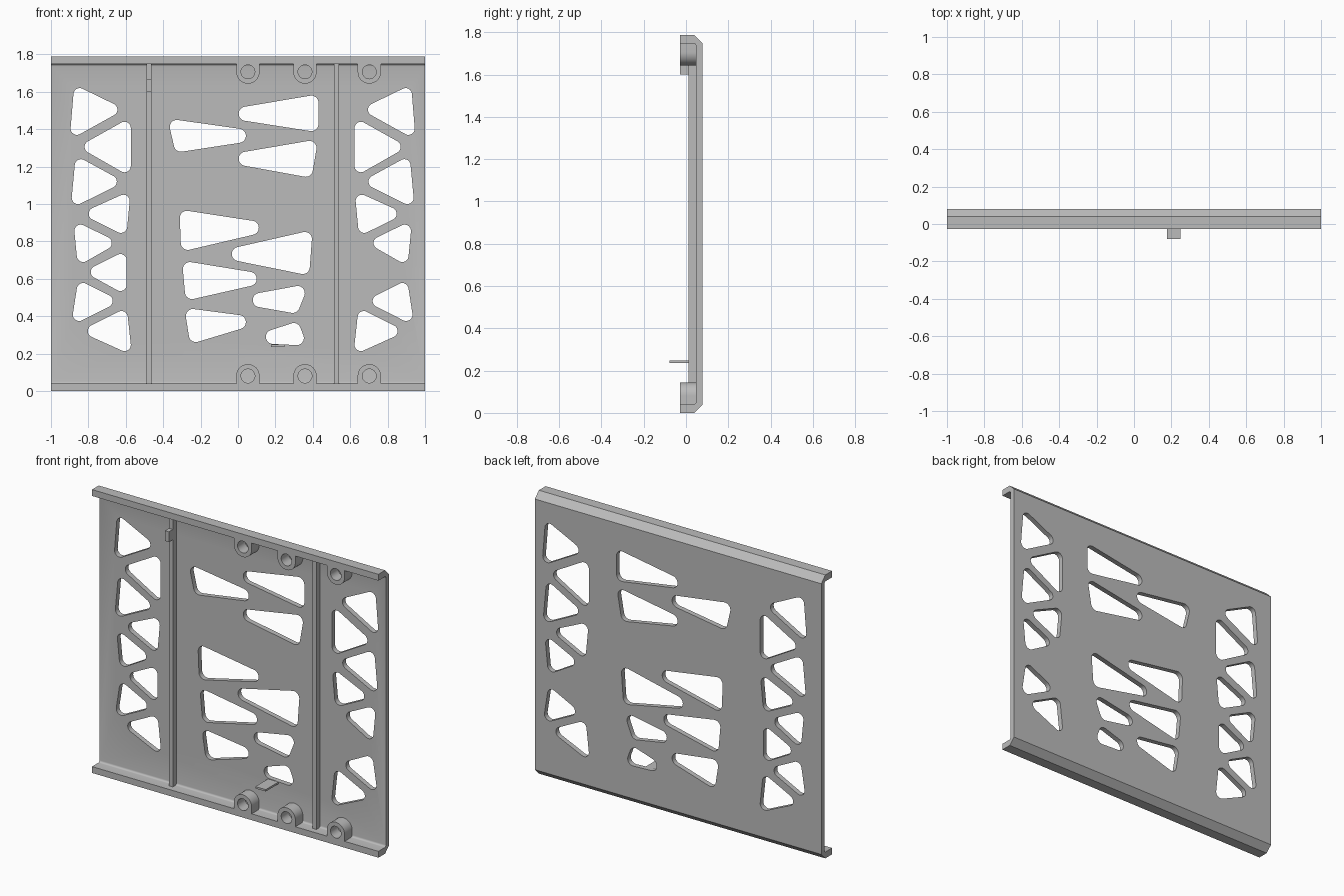
import bpy
import bmesh
from math import cos, sin, pi
from mathutils import Vector
from mathutils.geometry import convex_hull_2d

if "Cube" in bpy.data.objects:
    bpy.data.objects.remove(bpy.data.objects["Cube"], do_unlink=True)

# Main dimensions
HEIGHT = 1.788
FRONT, PANEL, BACK = -0.028, 0.047, 0.079
LIP = 0.04            # lip thickness and chamfer size
FILLET = 0.012

grey = bpy.data.materials.new("plain grey")
grey.use_nodes = True
grey.diffuse_color = (0.5, 0.5, 0.5, 1)
grey.node_tree.nodes["Principled BSDF"].inputs["Base Color"].default_value = (0.5, 0.5, 0.5, 1)


def arc(cx, cz, r, start, end, steps):
    angles = [start + (end - start) * i / steps for i in range(steps + 1)]
    return [(cx + r * cos(a), cz + r * sin(a)) for a in angles]


def make_prisms(name, outlines, lo, hi, along):
    """Extrude closed outlines along x (outline in y, z) or y (outline in x, z)."""
    bm = bmesh.new()
    for outline in outlines:
        def ring(t):
            return [bm.verts.new((t, a, b) if along == "x" else (a, t, b)) for a, b in outline]
        first, last = ring(lo), ring(hi)
        bm.faces.new(first)
        bm.faces.new(last[::-1])
        for i in range(len(first)):
            bm.faces.new((first[i - 1], last[i - 1], last[i], first[i]))
    bmesh.ops.recalc_face_normals(bm, faces=bm.faces)
    mesh = bpy.data.meshes.new(name)
    bm.to_mesh(mesh)
    bm.free()
    obj = bpy.data.objects.new(name, mesh)
    bpy.context.collection.objects.link(obj)
    mesh.materials.append(grey)
    return obj


def activate(obj):
    bpy.ops.object.select_all(action="DESELECT")
    obj.select_set(True)
    bpy.context.view_layer.objects.active = obj


def cut(obj, cutter):
    cutter.hide_render = True
    mod = obj.modifiers.new("cut", "BOOLEAN")
    mod.operation = "DIFFERENCE"
    mod.solver = "EXACT"
    mod.object = cutter
    activate(obj)
    bpy.ops.object.modifier_apply(modifier=mod.name)
    bpy.data.objects.remove(cutter, do_unlink=True)


def smooth(obj):
    activate(obj)
    bpy.ops.object.shade_smooth_by_angle(angle=pi / 6)


def box(name, x, y, z):
    outline = [(x[0], z[0]), (x[1], z[0]), (x[1], z[1]), (x[0], z[1])]
    return make_prisms(name, [outline], y[0], y[1], "y")


def wedge(x_top, x_bottom, z_top, z_bottom, tip_x, tip_z, r):
    """Rounded triangle: a wide edge and a rounded tip, as the hull of three circles."""
    side = r if tip_x > x_top else -r
    centres = [(x_top + side, z_top - r), (x_bottom + side, z_bottom + r), (tip_x - side, tip_z)]
    points = [Vector(p) for c in centres for p in arc(*c, r, 0, 2 * pi, 32)[:-1]]
    return [tuple(points[i]) for i in convex_hull_2d(points)]


# Openings: wide edge x at top and bottom, its z range, then the tip
side_openings = [
    (-.88, -.895, 1.62, 1.37, -.645, 1.505),
    (-.573, -.573, 1.44, 1.17, -.82, 1.306),
    (-.873, -.889, 1.24, 1.0, -.648, 1.12),
    (-.579, -.592, 1.05, .846, -.798, .948),
    (-.875, -.862, .89, .69, -.675, .792),
    (-.595, -.595, .733, .535, -.787, .637),
    (-.862, -.883, .578, .375, -.67, .482),
    (-.589, -.573, .428, .214, -.803, .321),
]
centre_openings = [
    (-.365, -.343, 1.45, 1.28, .042, 1.365),
    (.43, .43, 1.58, 1.39, .004, 1.483),
    (.42, .4, 1.338, 1.146, .004, 1.242),
    (-.311, -.306, .964, .755, .111, .873),
    (.395, .384, .851, .626, -.033, .733),
    (-.295, -.284, .69, .492, .1, .6),
    (.357, .33, .562, .418, .079, .487),
    (-.279, -.263, .439, .262, .042, .369),
    (.336, .352, .364, .246, .149, .29),
]
skipped = 5           # this opening is not repeated on the other side
mirrored = [(.05 - a, .05 - b, top, low, .05 - tip, z)
            for i, (a, b, top, low, tip, z) in enumerate(side_openings) if i != skipped]
outlines = [wedge(*o, 0.034) for o in side_openings + mirrored]
outlines += [wedge(*o, 0.038) for o in centre_openings]

# Panel with chamfered, forward-facing lips
lower = arc(PANEL - FILLET, LIP + FILLET, FILLET, 0, -pi / 2, 4)
lower += [(FRONT, LIP), (FRONT, 0), (BACK - LIP, 0), (BACK, LIP)]
upper = [(y, HEIGHT - z) for y, z in reversed(lower)]
panel = make_prisms("panel", [lower + upper], -1, 1, "x")
cut(panel, make_prisms("opening_cutter", outlines, PANEL - 0.1, BACK + 0.1, "y"))
smooth(panel)

# Vertical ribs
for name, x in (("right_rib", -0.49), ("left_rib", 0.513)):
    box(name, (x, x + 0.027), (0.011, PANEL + 0.005), (LIP, HEIGHT - LIP))

# Small stop on the right rib and small shelf tab under the lowest opening
box("rib_stop", (-0.49, -0.463), (FRONT, 0.011), (1.6, 1.665))
box("shelf_tab", (0.176, 0.249), (-0.079, PANEL + 0.005), (0.236, 0.248))

# Round bosses with blind holes along both lips
for level in ("lower", "upper"):
    for number, x in enumerate((0.053, 0.358, 0.702), 1):
        shape = [(x + 0.062, LIP)] + arc(x, 0.082, 0.062, 0, pi, 24) + [(x - 0.062, LIP)]
        hole = arc(x, 0.081, 0.037, 0, 2 * pi, 32)[:-1]
        if level == "upper":
            shape = [(a, HEIGHT - b) for a, b in shape]
            hole = [(a, HEIGHT - b) for a, b in hole]
        boss = make_prisms(f"{level}_boss_{number}", [shape], FRONT, PANEL + 0.004, "y")
        cut(boss, make_prisms("hole_cutter", [hole], FRONT - 0.1, PANEL + 0.1, "y"))
        smooth(boss)
